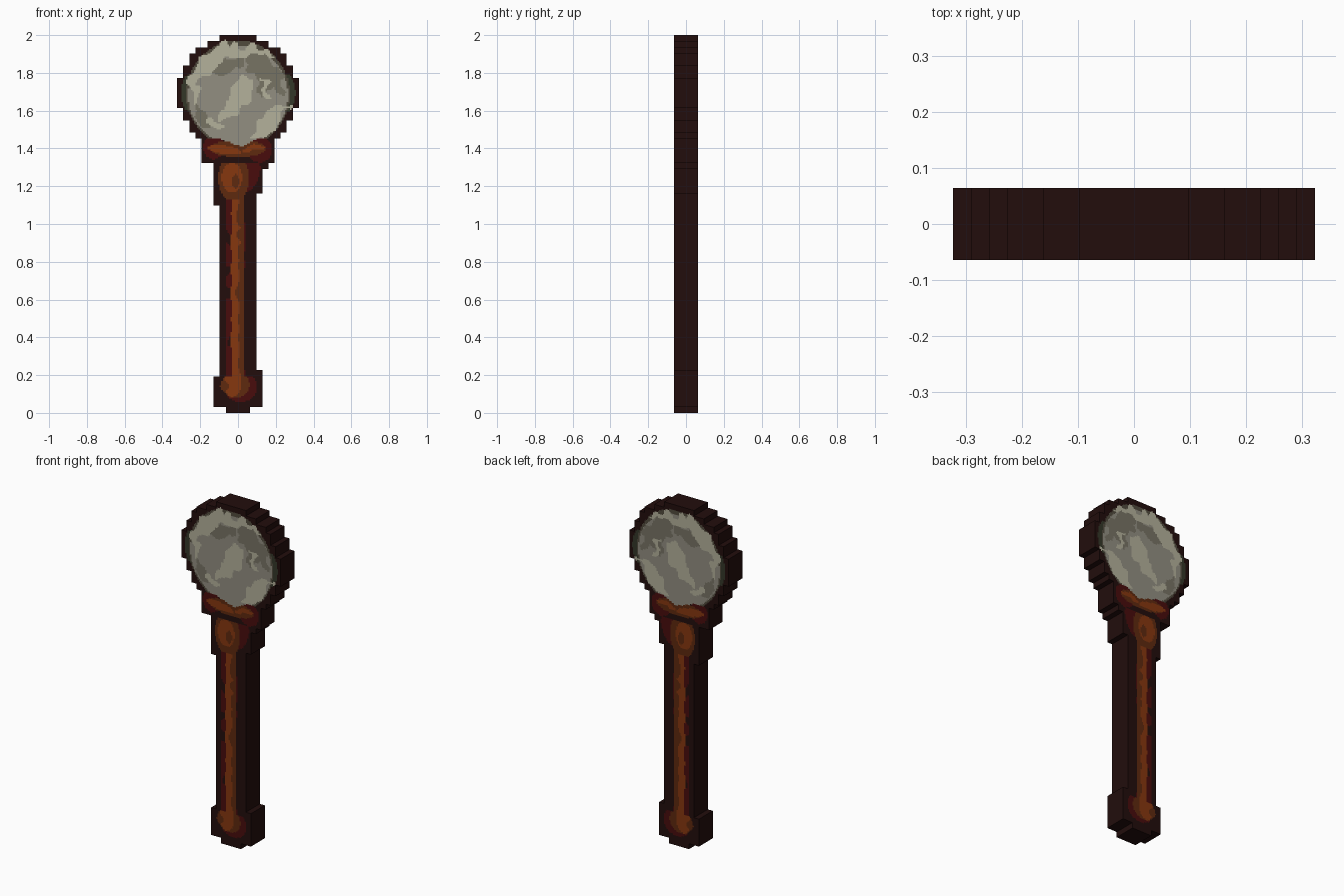
import bpy, bmesh
from math import cos, sin, radians
from mathutils import Vector, noise

cube = bpy.data.objects.get("Cube")
if cube:
    bpy.data.objects.remove(cube)

ROWS = 62
CELL = 2 / ROWS      # size of one blocky step
FINE = 4             # paint squares per step
DEPTH = 4 * CELL

PALETTE = {
    "outline_brown": "220d0c",
    "dark_red": "480c0c",
    "bark_brown": "5e290e",
    "warm_orange": "86370f",
    "pale_stone": "b3b19b",
    "mid_stone": "928e81",
    "shaded_stone": "777364",
    "deep_stone": "514b3d",
    "moss_green": "333728",
}
NAMES = list(PALETTE)


def linear(hex_pair):
    c = int(hex_pair, 16) / 255
    return c / 12.92 if c < 0.04 else ((c + 0.055) / 1.055) ** 2.4


materials = []
for name, code in PALETTE.items():
    colour = [linear(code[i:i + 2]) for i in (0, 2, 4)] + [1]
    mat = bpy.data.materials.new(name)
    mat.use_nodes = True
    mat.diffuse_color = colour
    bsdf = mat.node_tree.nodes["Principled BSDF"]
    bsdf.inputs["Base Color"].default_value = colour
    bsdf.inputs["Roughness"].default_value = 0.9
    materials.append(mat)


def paint(u, v, patches, wobble):
    """Colour index of the last patch (tilted ellipse) that holds the point."""
    n = noise.noise(Vector((u * 0.6, v * 0.6, 0)))
    m = noise.noise(Vector((u * 0.6, v * 0.6, 7)))
    index = 0
    for i, (name, cu, cv, ru, rv, tilt) in enumerate(patches):
        w = wobble if i > 3 else 0
        du, dv = u + n * w - cu, v + m * w - cv
        c, s = cos(radians(tilt)), sin(radians(tilt))
        a, b = (du * c + dv * s) / ru, (dv * c - du * s) / rv
        if a * a + b * b < 1:
            index = NAMES.index(name)
    return index


def build_part(name, spans, colour_rule):
    """Stepped slab: spans are (first row, end row, left step, right step)."""
    bm = bmesh.new()
    verts = {}

    def vert(i, j):
        if (i, j) not in verts:
            verts[i, j] = bm.verts.new(
                (i * CELL / FINE, -DEPTH / 2, 2 - j * CELL / FINE))
        return verts[i, j]

    for top, end, left, right in spans:
        for j in range(top * FINE, end * FINE):
            for i in range(left * FINE, right * FINE):
                f = bm.faces.new((vert(i, j), vert(i, j + 1),
                                  vert(i + 1, j + 1), vert(i + 1, j)))
                f.material_index = colour_rule((i + 0.5) / FINE, (j + 0.5) / FINE)
    front = bm.faces[:]
    back = bmesh.ops.extrude_face_region(bm, geom=front, use_keep_orig=True)
    moved = [g for g in back["geom"] if isinstance(g, bmesh.types.BMVert)]
    bmesh.ops.translate(bm, verts=moved, vec=(0, DEPTH, 0))
    bmesh.ops.recalc_face_normals(bm, faces=bm.faces[:])
    for f in bm.faces:
        if abs(f.normal.y) < 0.5:
            f.material_index = 0
    mesh = bpy.data.meshes.new(name)
    bm.to_mesh(mesh)
    bm.free()
    for mat in materials:
        mesh.materials.append(mat)
    obj = bpy.data.objects.new(name, mesh)
    bpy.context.collection.objects.link(obj)


# Round stone head
HEAD_SPANS = [
    (0, 1, -3, 3), (1, 2, -5, 5), (2, 3, -7, 7), (3, 5, -8, 8),
    (5, 7, -9, 9), (7, 12, -10, 10), (12, 14, -9, 9), (14, 16, -8, 8),
    (16, 17, -7, 7),
]
HEAD_PATCHES = [
    ("moss_green", -8, 9.5, 1.3, 3, 0),
    ("moss_green", 8, 9.5, 1.4, 3, 0),
    ("deep_stone", 0, 9.7, 8.5, 8.8, 0),
    ("mid_stone", 0, 9.9, 8.2, 8.2, 0),
    ("pale_stone", -4.5, 4.6, 4.2, 1.6, -42),
    ("pale_stone", 1.5, 2.9, 4.4, 1.2, 6),
    ("pale_stone", -7.3, 9.5, 0.8, 2.6, 0),
    ("shaded_stone", 4.6, 6.2, 3.8, 2.1, 48),
    ("shaded_stone", -1.5, 5.2, 3, 0.9, -20),
    ("shaded_stone", -6, 13.3, 2.4, 0.8, 55),
    ("pale_stone", 5.2, 14.2, 4.2, 1.3, -45),
    ("pale_stone", -3.8, 14.6, 1.8, 0.7, 30),
    ("pale_stone", 0.5, 9.2, 2, 2.3, 0),
    ("pale_stone", -1.4, 12.2, 2.2, 1.3, -20),
    ("pale_stone", 4.3, 8.6, 0.5, 1.9, -20),
    ("shaded_stone", 3.8, 9, 0.4, 1.3, -20),
]

# Flared collar below the head
COLLAR_SPANS = [(17, 21, -6, 6)]
COLLAR_PATCHES = [
    ("dark_red", -4, 18.4, 1.7, 2, 0),
    ("dark_red", 3.6, 18.8, 2, 2.1, 0),
    ("bark_brown", 0, 18.6, 4.6, 1.4, 0),
    ("warm_orange", -2.2, 18.8, 2.8, 0.7, 8),
    ("warm_orange", 2.6, 18.5, 1.8, 0.4, -12),
    ("mid_stone", 0, 16.4, 3.4, 1.6, 0),
]

# Handle with its thicker top
HANDLE_SPANS = [(21, 22, -4, 5), (22, 26, -4, 4), (26, 28, -4, 3),
                (28, 55, -3, 3), (55, 56, -3, 4)]
GRIP_PATCHES = [
    ("dark_red", 1.9, 23, 1.5, 3, 20),
    ("bark_brown", -0.7, 23.5, 2.5, 4, 0),
    ("warm_orange", -1, 23.4, 1.7, 2.4, 0),
    ("bark_brown", -0.4, 24, 0.6, 1.2, 0),
]


def handle_colour(u, v):
    grip = paint(u, v, GRIP_PATCHES, 0.4)
    if v < 27 and grip:
        return grip
    n = noise.noise(Vector((u * 0.5, v * 0.32, 3)))
    if v < 21.4 or not -2 < u < 1.3:
        return 0
    if u > 0.9:
        return NAMES.index("dark_red") if n > 0.15 else 0
    if v < 26 and u < -1:
        return NAMES.index("bark_brown")
    if u < -1.1 + n * 0.5:
        return NAMES.index("dark_red" if n > -0.2 else "outline_brown")
    if u > 0.1 + n * 1.2 or n > 0.38:
        return NAMES.index("bark_brown")
    return NAMES.index("warm_orange")


# Thick butt of the handle
BUTT_SPANS = [(56, 61, -4, 4), (61, 62, -2, 2)]
BUTT_PATCHES = [
    ("dark_red", 0.4, 57.7, 2.7, 2.6, 0),
    ("bark_brown", -0.4, 57.4, 2.3, 2.2, 0),
    ("warm_orange", -0.9, 57.2, 1.5, 2.2, 0),
    ("bark_brown", -2.2, 57.6, 0.7, 0.8, 0),
]

build_part("stone_head", HEAD_SPANS, lambda u, v: paint(u, v, HEAD_PATCHES, 1.3))
build_part("collar", COLLAR_SPANS, lambda u, v: paint(u, v, COLLAR_PATCHES, 0.5))
build_part("handle", HANDLE_SPANS, handle_colour)
build_part("handle_butt", BUTT_SPANS, lambda u, v: paint(u, v, BUTT_PATCHES, 0.4))
